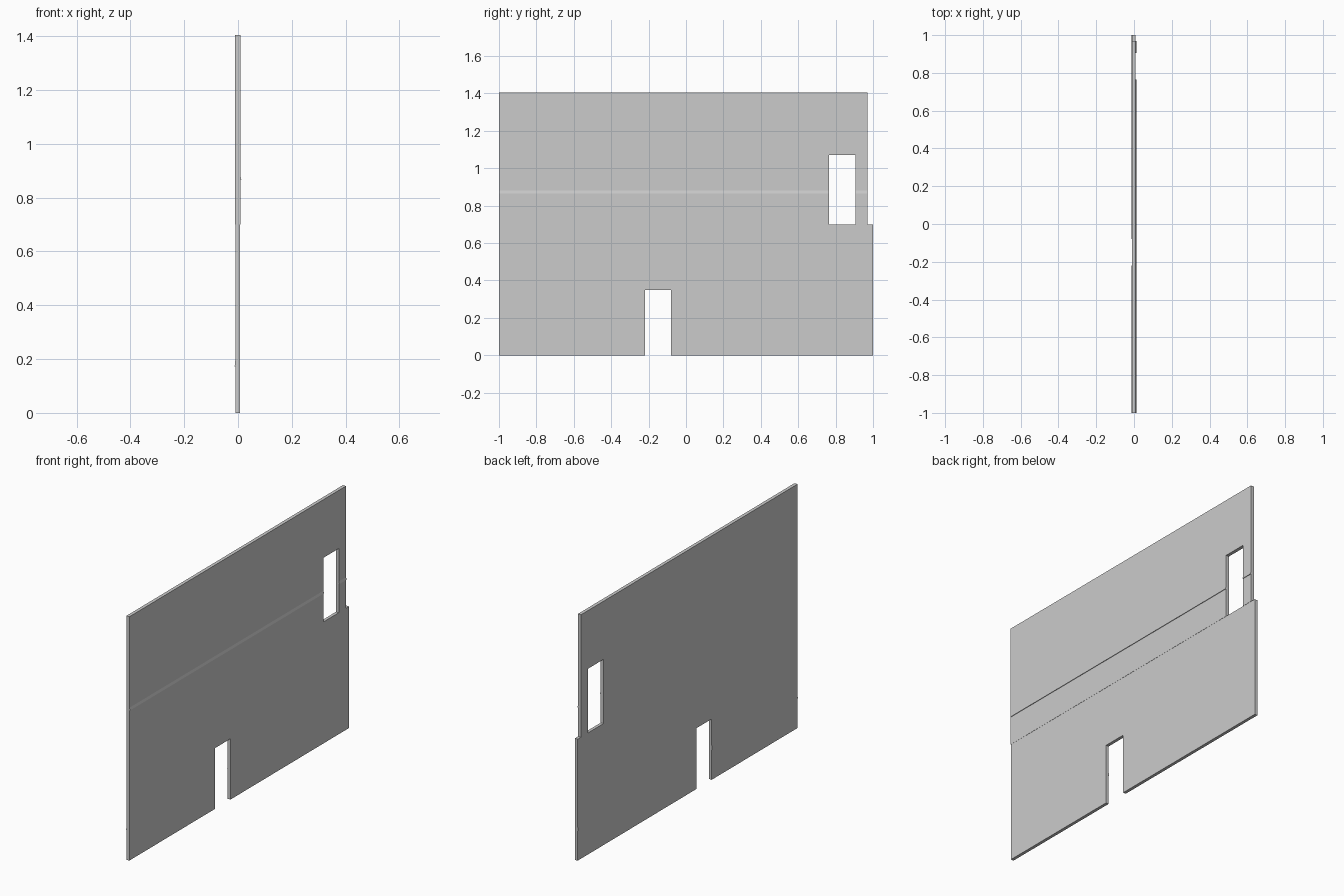
import bpy
import bmesh
from mathutils import Vector

cube = bpy.data.objects.get("Cube")
if cube:
    bpy.data.objects.remove(cube, do_unlink=True)

# Plain grey plaster
plaster = bpy.data.materials.new("plaster grey")
plaster.use_nodes = True
GREY = (0.6, 0.6, 0.6, 1)
plaster.diffuse_color = GREY
plaster.node_tree.nodes["Principled BSDF"].inputs["Base Color"].default_value = GREY


def prism(name, points, sweep):
    """Extrude a flat outline along the sweep vector."""
    bm = bmesh.new()
    face = bm.faces.new([bm.verts.new(p) for p in points])
    result = bmesh.ops.extrude_face_region(bm, geom=[face], use_keep_orig=True)
    moved = [v for v in result["geom"] if isinstance(v, bmesh.types.BMVert)]
    bmesh.ops.translate(bm, verts=moved, vec=Vector(sweep))
    bmesh.ops.recalc_face_normals(bm, faces=bm.faces)
    mesh = bpy.data.meshes.new(name)
    bm.to_mesh(mesh)
    bm.free()
    mesh.materials.append(plaster)
    obj = bpy.data.objects.new(name, mesh)
    bpy.context.collection.objects.link(obj)
    return obj


def wall_panel(name, x0, x1, y_end, z0, z1, opening):
    """Panel in the y-z plane with an opening notched up from its base."""
    a, b, top = opening
    outline = [(-1, z0), (a, z0), (a, top), (b, top), (b, z0),
               (y_end, z0), (y_end, z1), (-1, z1)]
    return prism(name, [(x0, y, z) for y, z in outline], (x1 - x0, 0, 0))


def drip_ledge(name, x_wall, x_out, z, height, spans):
    """Tapered ledge with a flat underside, broken at the opening."""
    for i, (y0, y1) in enumerate(spans):
        section = [(x_wall, z), (x_out, z), (x_wall, z + height)]
        prism(f"{name}_{i + 1}", [(x, y0, zz) for x, zz in section], (0, y1 - y0, 0))


DOOR = (-0.22, -0.08, 0.35)
WINDOW = (0.765, 0.905, 1.07)
SEAM, TOP, UPPER_END = 0.70, 1.405, 0.97

# Two storeys, the upper one a little shorter
wall_panel("lower_wall", -0.01, 0.008, 1.0, 0, SEAM, DOOR)
wall_panel("upper_wall", -0.0105, 0.009, UPPER_END, SEAM, TOP, WINDOW)

# Ledges on opposite faces
drip_ledge("lower_ledge", -0.01, -0.0125, 0.172, 0.025,
           [(-1, DOOR[0]), (DOOR[1], 1)])
drip_ledge("upper_ledge", 0.009, 0.0125, 0.866, 0.015,
           [(-1, WINDOW[0]), (WINDOW[1], UPPER_END)])
